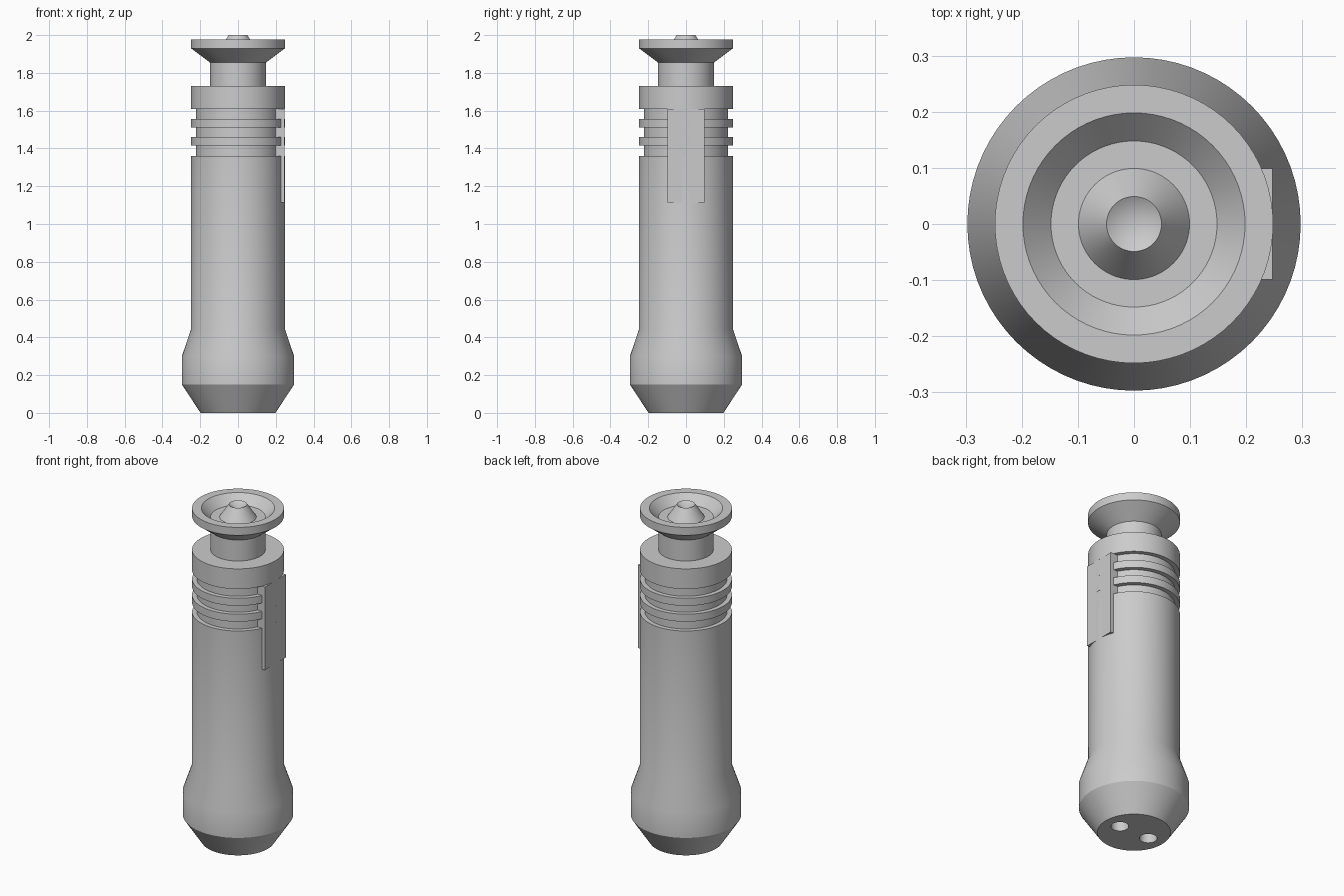
import bpy, bmesh, math

cube = bpy.data.objects.get("Cube")
if cube:
    bpy.data.objects.remove(cube, do_unlink=True)

SEGMENTS = 72

grey = bpy.data.materials.new("plain grey")
grey.use_nodes = True
grey.diffuse_color = (0.6, 0.6, 0.6, 1)
grey.node_tree.nodes["Principled BSDF"].inputs["Base Color"].default_value = (0.6, 0.6, 0.6, 1)


def add_object(name, bm):
    bmesh.ops.recalc_face_normals(bm, faces=bm.faces)
    mesh = bpy.data.meshes.new(name)
    bm.to_mesh(mesh)
    bm.free()
    mesh.materials.append(grey)
    obj = bpy.data.objects.new(name, mesh)
    bpy.context.collection.objects.link(obj)
    return obj


def select(obj):
    bpy.ops.object.select_all(action='DESELECT')
    obj.select_set(True)
    bpy.context.view_layer.objects.active = obj


def smooth(obj):
    select(obj)
    bpy.ops.object.shade_smooth_by_angle(angle=math.radians(28))


def lathe(name, profile, x=0.0):
    """Closed solid turned from (radius, height) points; radius 0 is a tip."""
    bm = bmesh.new()
    rings = []
    for r, z in profile:
        if r == 0:
            rings.append([bm.verts.new((x, 0, z))])
            continue
        angles = [2 * math.pi * i / SEGMENTS for i in range(SEGMENTS)]
        rings.append([bm.verts.new((x + r * math.cos(a), r * math.sin(a), z)) for a in angles])
    for low, high in zip(rings, rings[1:]):
        for i in range(SEGMENTS):
            j = (i + 1) % SEGMENTS
            if len(high) == 1:
                bm.faces.new((low[i], low[j], high[0]))
            else:
                bm.faces.new((low[i], low[j], high[j], high[i]))
    for ring in (rings[0], rings[-1]):
        if len(ring) > 1:
            bm.faces.new(ring)
    return add_object(name, bm)


# Handle: bulged foot, straight grip, grooved band and collar
R, GROOVE = 0.248, 0.222
profile = [(0.198, 0), (0.297, 0.15), (0.297, 0.3), (R, 0.445)]
for bottom, top in ((1.36, 1.415), (1.46, 1.51), (1.555, 1.61)):
    profile += [(R, bottom), (GROOVE, bottom), (GROOVE, top), (R, top)]
profile.append((R, 1.73))
handle = lathe("handle", profile)

# Two round sockets in the underside
for side in (-1, 1):
    cutter = lathe("socket_cutter", [(0.048, -0.05), (0.048, 0.1)], side * 0.1)
    cutter.hide_render = True
    select(handle)
    mod = handle.modifiers.new("socket", 'BOOLEAN')
    mod.operation = 'DIFFERENCE'
    mod.solver = 'EXACT'
    mod.object = cutter
    bpy.ops.object.modifier_apply(modifier=mod.name)
    bpy.data.objects.remove(cutter, do_unlink=True)
smooth(handle)

# Neck, flared dish and hollow-tipped central cone
smooth(lathe("emitter_dish", [
    (0.148, 1.72), (0.148, 1.855), (R, 1.93), (R, 1.977), (0.198, 1.977),
    (0.148, 1.925), (0.099, 1.925), (0.049, 2.0), (0, 1.97)]))

# Flat side plate bridging the grooves
bm = bmesh.new()
bmesh.ops.create_cube(bm, size=1)
for v in bm.verts:
    v.co = (0.197 + v.co.x * 0.1, v.co.y * 0.198, 1.3625 + v.co.z * 0.495)
add_object("side_plate", bm)
